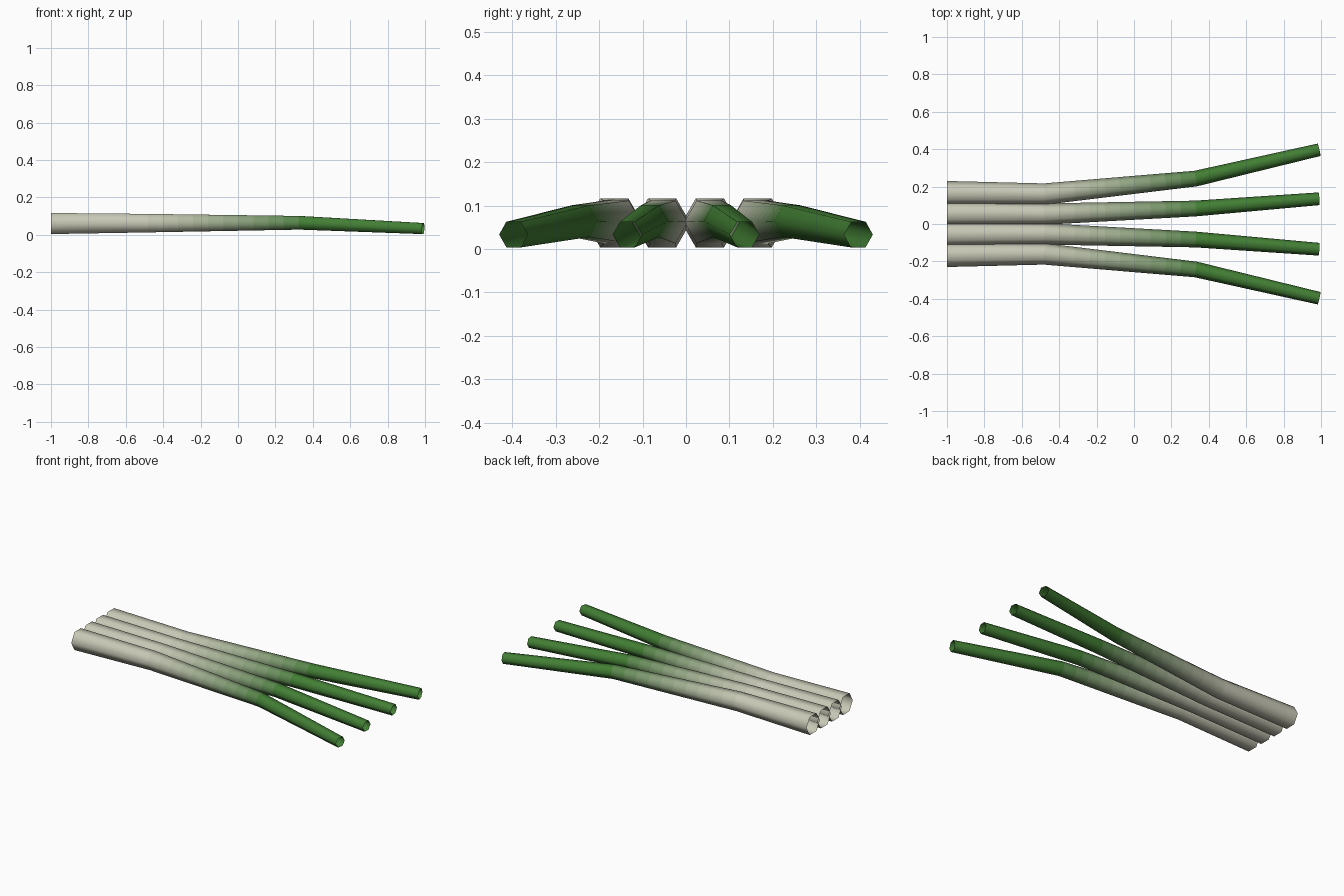
import bpy, bmesh, math
from mathutils import Vector

if "Cube" in bpy.data.objects:
    bpy.data.objects.remove(bpy.data.objects["Cube"])

SIDES = 6
BANDS = 10   # colour steps between the pale root and the green leaf
PALE, GREEN = Vector((0.58, 0.58, 0.47)), Vector((0.055, 0.21, 0.035))

# Materials fading from root to tip
mats = []
for i in range(BANDS + 2):
    m = bpy.data.materials.new(f"stalk_shade_{i}")
    m.diffuse_color = (*PALE.lerp(GREEN, i / (BANDS + 1)), 1)
    m.use_nodes = True
    m.node_tree.nodes["Principled BSDF"].inputs["Base Color"].default_value = m.diffuse_color
    mats.append(m)


def stalk(name, path, radii, side):
    """Open hexagonal tube following a bent, tapering path."""
    pts = [Vector((x, y * side, z)) for x, y, z in path]
    dirs = [(b - a).normalized() for a, b in zip(pts, pts[1:])]
    tans = [dirs[0]] + [(a + b).normalized() for a, b in zip(dirs, dirs[1:])] + [dirs[-1]]
    # Stations: root, fading middle section, tip
    stations = [(pts[0], tans[0], radii[0])]
    for i in range(BANDS + 1):
        t = i / BANDS
        stations.append((pts[1].lerp(pts[2], t), tans[1].lerp(tans[2], t).normalized(),
                         radii[1] + (radii[2] - radii[1]) * t))
    stations.append((pts[3], tans[3], radii[3]))

    bm = bmesh.new()
    rings = []
    for p, t, r in stations:
        across = Vector((0, 0, 1)).cross(t).normalized()
        up = t.cross(across)
        angles = [math.tau * k / SIDES for k in range(SIDES)]
        rings.append([bm.verts.new(p + r * (math.cos(a) * across + math.sin(a) * up))
                      for a in angles])
    for i, (a, b) in enumerate(zip(rings, rings[1:])):
        for k in range(SIDES):
            n = (k + 1) % SIDES
            f = bm.faces.new((a[k], a[n], b[n], b[k]))
            f.material_index = i
            f.smooth = True
    bmesh.ops.recalc_face_normals(bm, faces=bm.faces)
    mesh = bpy.data.meshes.new(name)
    bm.to_mesh(mesh)
    bm.free()
    for m in mats:
        mesh.materials.append(m)
    bpy.context.collection.objects.link(bpy.data.objects.new(name, mesh))


RADII = (0.065, 0.057, 0.042, 0.034)
INNER = [(-1, 0.055, 0.06), (-0.48, 0.053, 0.062), (0.33, 0.083, 0.064), (0.99, 0.135, 0.033)]
OUTER = [(-1, 0.165, 0.06), (-0.48, 0.16, 0.062), (0.33, 0.243, 0.064), (0.99, 0.397, 0.033)]

# Mirrored pairs of stalks fanning out
for label, side in (("left", 1), ("right", -1)):
    stalk(f"inner_stalk_{label}", INNER, RADII, side)
    stalk(f"outer_stalk_{label}", OUTER, RADII, side)
